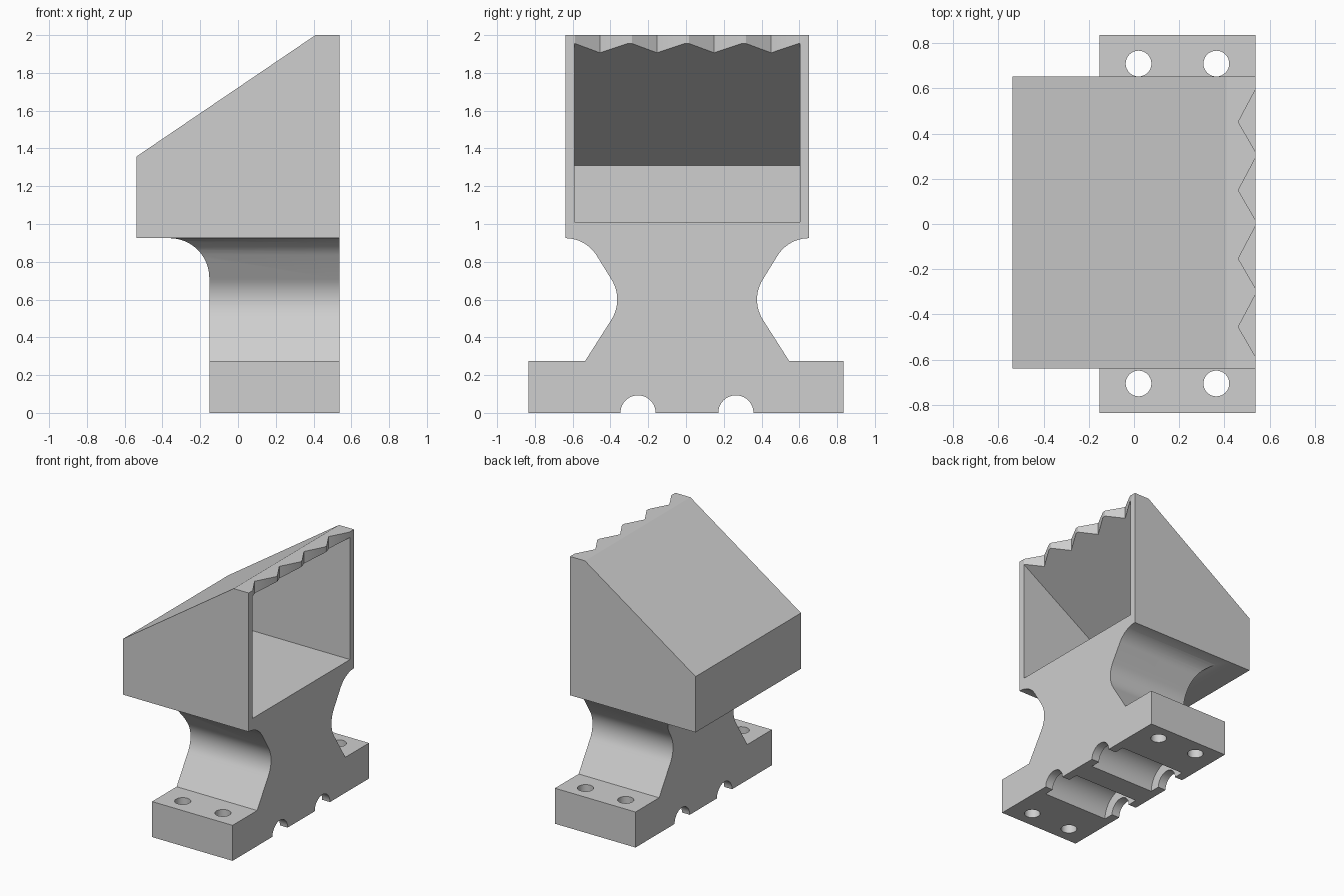
import bpy, bmesh
from math import sin, cos, radians
from mathutils import Vector

cube = bpy.data.objects.get("Cube")
if cube:
    bpy.data.objects.remove(cube, do_unlink=True)

BACK = 0.538      # flat open side of the whole part
FRONT = -0.152    # front of the foot and neck
MID = 0.006       # slight sideways offset of the upper body
FLOOR = 0.925     # underside of the hood

grey = bpy.data.materials.new("plain grey")
grey.use_nodes = True
grey.diffuse_color = (0.62, 0.62, 0.62, 1)
grey.node_tree.nodes["Principled BSDF"].inputs["Base Color"].default_value = (0.62, 0.62, 0.62, 1)


def prism(name, points, axis, lo, hi):
    """Extrude a closed profile along x, y or z."""
    place = {"x": lambda a, b, t: (t, a, b),
             "y": lambda a, b, t: (a, t, b),
             "z": lambda a, b, t: (a, b, t)}[axis]
    bm = bmesh.new()
    face = bm.faces.new([bm.verts.new(place(a, b, lo)) for a, b in points])
    new = bmesh.ops.extrude_face_region(bm, geom=[face])["geom"]
    move = Vector(place(0, 0, hi - lo))
    bmesh.ops.translate(bm, vec=move, verts=[v for v in new if isinstance(v, bmesh.types.BMVert)])
    bmesh.ops.recalc_face_normals(bm, faces=bm.faces)
    mesh = bpy.data.meshes.new(name)
    bm.to_mesh(mesh)
    bm.free()
    mesh.materials.append(grey)
    obj = bpy.data.objects.new(name, mesh)
    bpy.context.collection.objects.link(obj)
    return obj


def arc(cx, cy, r, start, end, steps):
    angles = [radians(start + (end - start) * i / steps) for i in range(steps + 1)]
    return [(cx + r * cos(a), cy + r * sin(a)) for a in angles]


def circle(cx, cy, r, steps=40):
    return arc(cx, cy, r, 0, 360, steps)[:-1]


def combine(target, tool, operation):
    """Apply a boolean and discard the tool."""
    mod = target.modifiers.new("boolean", "BOOLEAN")
    mod.operation = operation
    mod.solver = "EXACT"
    mod.object = tool
    bpy.context.view_layer.objects.active = target
    bpy.ops.object.modifier_apply(modifier=mod.name)
    bpy.data.objects.remove(tool, do_unlink=True)


# Hood with sloping roof
hood = prism("hood_bracket",
             [(-BACK, FLOOR), (BACK, FLOOR), (BACK, 2), (0.41, 2), (-BACK, 1.357)],
             "y", MID - 0.645, MID + 0.645)

# Waisted neck: mirrored side profile, rounded into the hood in front
side = [(0.59, 0.2), (0.54, 0.275)]
side += arc(0.57, 0.6, 0.2, 213, 147, 12)
side += arc(0.645, FLOOR - 0.196, 0.196, 147, 90, 10)
side += [(0.63, 0.96)]
outline = [(MID + y, z) for y, z in side] + [(MID - y, z) for y, z in reversed(side)]
neck = prism("neck", outline, "x", -0.4, BACK)
fillet = [(-0.8, 0.1), (FRONT, 0.1)]
fillet += arc(FRONT - 0.21, FLOOR - 0.21, 0.21, 0, 90, 12) + [(-0.8, FLOOR)]
combine(neck, prism("fillet_cutter", fillet, "y", -1, 1), "DIFFERENCE")

# Foot block
foot = prism("foot", [(-0.835, 0), (0.835, 0), (0.835, 0.275), (-0.835, 0.275)],
             "x", FRONT, BACK)
combine(hood, neck, "UNION")
combine(hood, foot, "UNION")

# Hollow interior, open at one side
cavity = [(-0.475, 1.01), (0.6, 1.01), (0.6, 1.995), (-0.475, 1.31)]
combine(hood, prism("cavity_cutter", cavity, "y", MID - 0.597, MID + 0.597), "DIFFERENCE")

# Saw-tooth notches along the roof lip
for i in range(4):
    tip = -0.455 + 0.302 * i
    notch = [(0.461, tip), (BACK, tip - 0.133), (0.6, tip - 0.133),
             (0.6, tip + 0.145), (BACK, tip + 0.145)]
    combine(hood, prism("notch_cutter", notch, "z", 1.7, 2.2), "DIFFERENCE")

# Rod grooves with wider bearing seats under the foot
for y in (-0.254, 0.264):
    combine(hood, prism("rod_cutter", circle(y, 0, 0.093), "x", -0.4, 0.8), "DIFFERENCE")
    combine(hood, prism("seat_cutter", circle(y, 0, 0.172), "x", -0.085, 0.472), "DIFFERENCE")

# Bolt holes through the foot flanges
for x in (0.02, 0.364):
    for y in (-0.705, 0.709):
        combine(hood, prism("bolt_cutter", circle(x, y, 0.057, 32), "z", -0.1, 0.4), "DIFFERENCE")

# Smooth curved walls, keep corners crisp
bpy.ops.object.select_all(action="DESELECT")
hood.select_set(True)
bpy.context.view_layer.objects.active = hood
bpy.ops.object.shade_smooth_by_angle(angle=radians(28))
